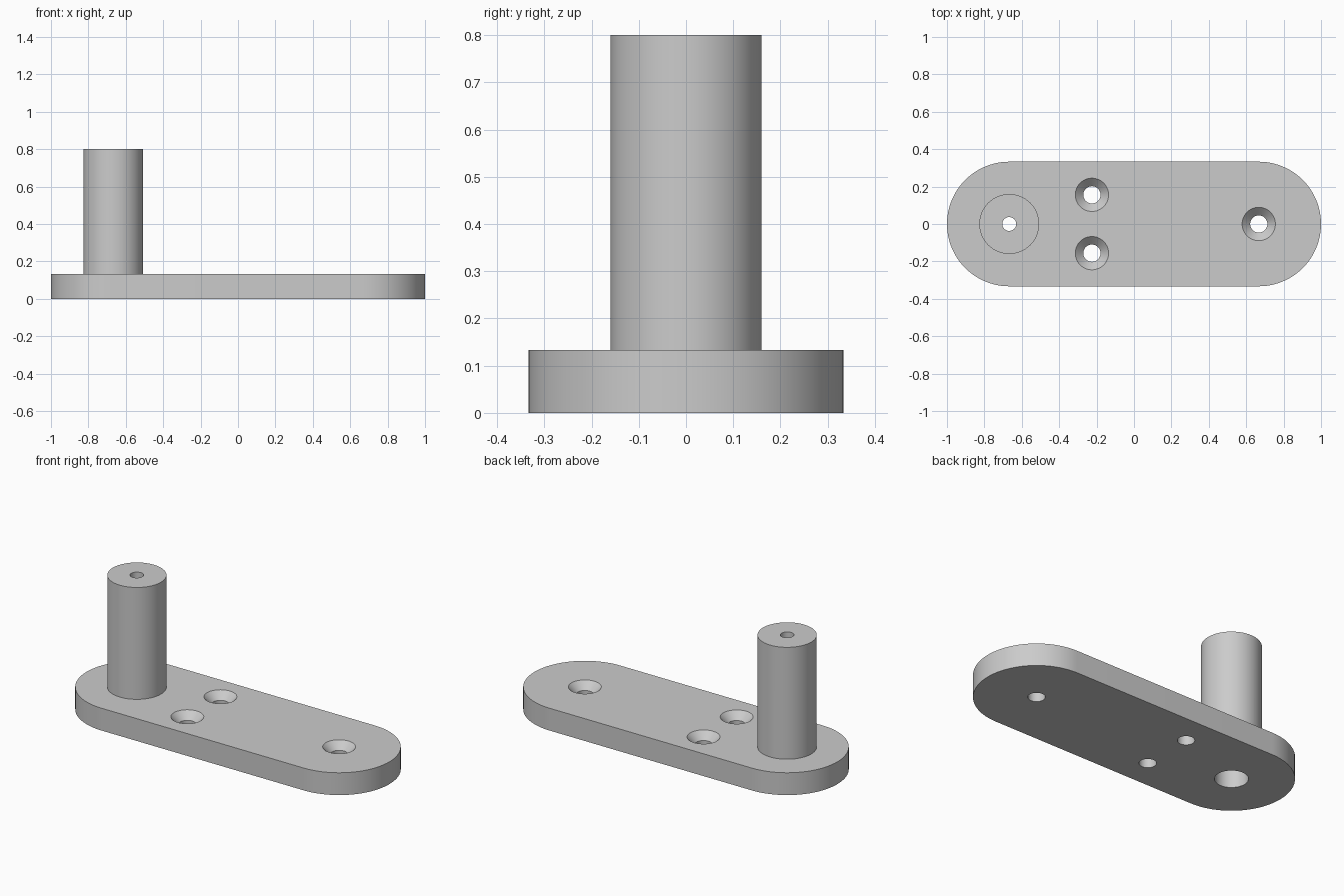
import bpy, bmesh
from math import pi, cos, sin, radians

if "Cube" in bpy.data.objects:
    bpy.data.objects.remove(bpy.data.objects["Cube"])

THICK, HALF_W, END_X = 0.133, 0.333, 0.667
HEIGHT, POST_R = 0.8, 0.16
HOLES = [(-0.225, 0.156), (-0.225, -0.156), (END_X, 0)]

# Plain grey finish
grey = bpy.data.materials.new("grey_metal")
grey.use_nodes = True
colour = (0.6, 0.6, 0.6, 1)
grey.diffuse_color = colour
grey.node_tree.nodes["Principled BSDF"].inputs["Base Color"].default_value = colour


def make_object(name, bm):
    bmesh.ops.recalc_face_normals(bm, faces=bm.faces[:])
    mesh = bpy.data.meshes.new(name)
    bm.to_mesh(mesh)
    bm.free()
    mesh.materials.append(grey)
    obj = bpy.data.objects.new(name, mesh)
    bpy.context.collection.objects.link(obj)
    return obj


def turned(name, x, y, profile, sides=64):
    """Closed solid turned about a vertical axis from (radius, z) points."""
    bm = bmesh.new()
    rings = [[bm.verts.new((x + r * cos(2 * pi * i / sides),
                            y + r * sin(2 * pi * i / sides), z))
              for i in range(sides)] for r, z in profile]
    for low, high in zip(rings, rings[1:]):
        for i in range(sides):
            j = (i + 1) % sides
            bm.faces.new((low[i], low[j], high[j], high[i]))
    bm.faces.new(rings[0])
    bm.faces.new(rings[-1])
    return make_object(name, bm)


def stadium(name, steps=48):
    """Flat bar with fully rounded ends."""
    bm = bmesh.new()
    outline = []
    for side, start in ((1, -pi / 2), (-1, pi / 2)):
        for i in range(steps + 1):
            a = start + pi * i / steps
            outline.append(bm.verts.new((side * END_X + HALF_W * cos(a),
                                         HALF_W * sin(a), 0)))
    base = bm.faces.new(outline)
    top = bmesh.ops.extrude_face_region(bm, geom=[base])["geom"]
    bmesh.ops.translate(bm, vec=(0, 0, THICK),
                        verts=[v for v in top if isinstance(v, bmesh.types.BMVert)])
    return make_object(name, bm)


def combine(target, tool, operation):
    """Apply a boolean, then discard the tool."""
    tool.hide_render = True
    mod = target.modifiers.new(operation.title(), "BOOLEAN")
    mod.operation, mod.solver, mod.object = operation, "EXACT", tool
    bpy.context.view_layer.objects.active = target
    bpy.ops.object.modifier_apply(modifier=mod.name)
    bpy.data.objects.remove(tool)


# Plate with the upright post joined on
bracket = stadium("plate_with_post")
post = turned("post", -END_X, 0, [(POST_R, THICK / 2), (POST_R, HEIGHT)])
combine(bracket, post, "UNION")

# Countersunk screw holes
for x, y in HOLES:
    cutter = turned("countersink_cutter", x, y,
                    [(0.046, -0.05), (0.046, THICK - 0.043),
                     (0.089, THICK), (0.089, THICK + 0.05)])
    combine(bracket, cutter, "DIFFERENCE")

# Stepped bore through the post, wide at the bottom
bore = turned("bore_cutter", -END_X, 0,
              [(0.089, -0.05), (0.089, 0.27), (0.037, 0.27), (0.037, HEIGHT + 0.05)])
combine(bracket, bore, "DIFFERENCE")

# Smooth round walls, crisp rims
bpy.ops.object.select_all(action="DESELECT")
bracket.select_set(True)
bpy.context.view_layer.objects.active = bracket
bpy.ops.object.shade_smooth_by_angle(angle=radians(30))
